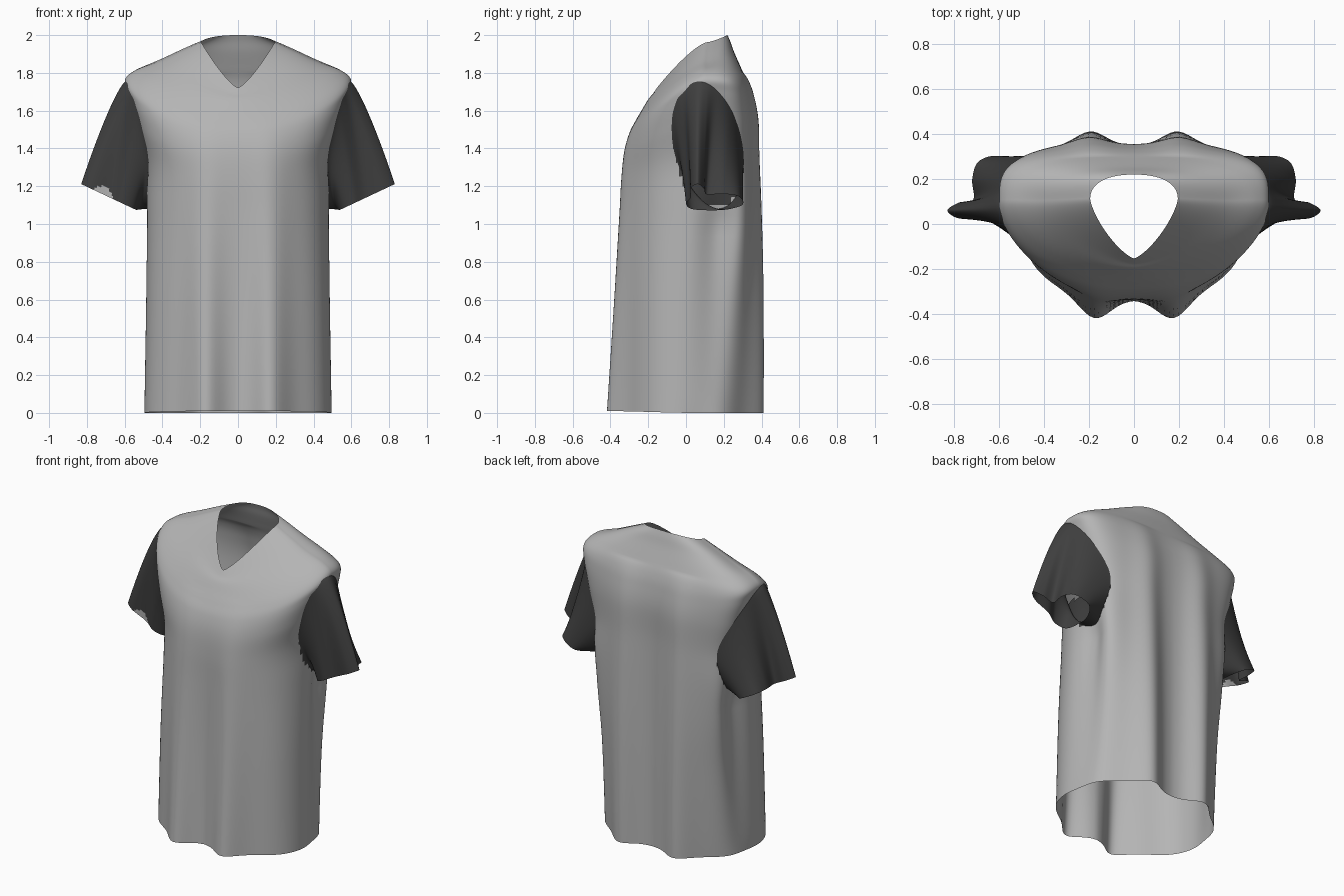
import bpy, bmesh, math
from mathutils import Vector
from mathutils.bvhtree import BVHTree

cube = bpy.data.objects.get("Cube")
if cube:
    bpy.data.objects.remove(cube, do_unlink=True)

COLS, STEPS = 160, 8


def material(name, value):
    m = bpy.data.materials.new(name)
    m.use_nodes = True
    colour = (value, value, value, 1)
    m.diffuse_color = colour
    bsdf = m.node_tree.nodes["Principled BSDF"]
    bsdf.inputs["Base Color"].default_value = colour
    bsdf.inputs["Roughness"].default_value = 0.8
    return m


def spline(a, b, c, d, t):
    """Catmull-Rom blend of four equal-length tuples."""
    return [0.5 * (2 * q + (r - p) * t + (2 * p - 5 * q + 4 * r - s) * t * t
                   + (3 * q - p - 3 * r + s) * t ** 3)
            for p, q, r, s in zip(a, b, c, d)]


def bump(v, centre, width):
    return math.exp(-((v - centre) / width) ** 2)


def loft(rings):
    """Open tube through closed rings of equal length."""
    bm = bmesh.new()
    rows = [[bm.verts.new(p) for p in ring] for ring in rings]
    n = len(rows[0])
    for low, high in zip(rows, rows[1:]):
        for i in range(n):
            j = (i + 1) % n
            bm.faces.new((low[i], low[j], high[j], high[i]))
    return bm


def finish(bm, name, mats):
    mesh = bpy.data.meshes.new(name)
    bm.to_mesh(mesh)
    bm.free()
    for m in mats:
        mesh.materials.append(m)
    for p in mesh.polygons:
        p.use_smooth = True
    ob = bpy.data.objects.new(name, mesh)
    bpy.context.collection.objects.link(ob)


# Torso rings from hem to neckline:
# half width, front y, back y, centre y, side z, front z, back z, front and back roundness
KEYS = [
    (.5, -.34, .345, .03, 0, .01, 0, 2.5, 2.4),
    (.49, -.335, .35, .05, .6, .6, .6, 2.5, 3.3),
    (.488, -.335, .35, .1, 1.1, 1.03, 1.1, 2.4, 5),
    (.492, -.335, .35, .1, 1.35, 1.24, 1.35, 2.3, 4.5),
    (.545, -.325, .355, .1, 1.56, 1.38, 1.55, 2.2, 4),
    (.585, -.3, .34, .1, 1.7, 1.48, 1.68, 2.1, 3.9),
    (.597, -.265, .32, .1, 1.767, 1.55, 1.76, 2, 3.6),
    (.54, -.23, .29, .1, 1.815, 1.61, 1.83, 1.9, 3),
    (.42, -.2, .255, .1, 1.86, 1.66, 1.91, 1.8, 2.6),
    (.3, -.175, .235, .105, 1.915, 1.69, 1.965, 1.6, 2.4),
    (.195, -.153, .22, .11, 1.962, 1.722, 2.0, 1.35, 2.3),
]


def torso_ring(key):
    w, yf, yb, yc, zs, zf, zb, nf, nb = key
    ring = []
    for i in range(COLS):
        a = 2 * math.pi * i / COLS
        c, s = math.cos(a), math.sin(a)
        n, y_end, z_end = (nf, yf, zf) if s < 0 else (nb, yb, zb)
        r = (abs(c) ** n + abs(s) ** n) ** (-1 / n)
        d = r * abs(s)
        x = w * r * c
        y = yc + (y_end - yc) * d
        z = zs + (z_end - zs) * d ** 1.35
        # drape folds hanging from the chest and shoulder blades
        if s < 0:
            y -= .09 * max(0, 1 - z / 1.6) * bump(abs(x), .175, .095) * min(1, 2 * d)
        else:
            y += .08 * max(0, 1 - z / 1.8) ** .5 * bump(abs(x), .2, .1) * min(1, 2 * d)
        # slanting fold along each side, deeper towards the armpit
        fade = max(0, min(1, (1.3 - z) / .3)) * (.3 + .7 * min(1, z))
        fold = .06 * fade * bump(y, .1 + .08 * max(0, z) ** .5, .1)
        x -= math.copysign(fold * abs(c), x)
        ring.append((x, y, z))
    return ring


rings = []
for k in range(len(KEYS) - 1):
    quad = [KEYS[min(max(k + o, 0), len(KEYS) - 1)] for o in (-1, 0, 1, 2)]
    rings += [torso_ring(spline(*quad, t / STEPS)) for t in range(STEPS)]
rings.append(torso_ring(KEYS[-1]))
torso = loft(rings)
tree = BVHTree.FromBMesh(torso)

# Armhole outline, measured from the side
ARM_Z, ARM_H, ARM_W = 1.42, .34, .19


def arm_centre(z):
    return .11 + .05 * (ARM_Z - z) / ARM_H


def in_armhole(f, limit):
    p = f.calc_center_median()
    r = ((p.y - arm_centre(p.z)) / ARM_W) ** 2 + ((p.z - ARM_Z) / ARM_H) ** 2
    return abs(p.x) > .3 and r < limit


# Cuff outline from above, starting at the outer pinch and running to the back
CUFF = [(.83, .06), (.78, .095), (.715, .11), (.72, .2), (.69, .28), (.6, .3),
        (.545, .22), (.535, .12), (.55, .03), (.61, 0), (.68, .025), (.78, .025)]


def sleeve(name, side, mats):
    n, sub, rows = len(CUFF), 10, 40
    start, end = [], []
    for i in range(n * sub):
        # crowd the upper points together so the pinch starts at the shoulder
        a = 2 * math.pi * i / (n * sub)
        a -= .5 * math.sin(a)
        z = ARM_Z + ARM_H * math.cos(a)
        y = arm_centre(z) + ARM_W * math.sin(a)
        hit = tree.ray_cast(Vector((2, y, z)), Vector((-1, 0, 0)))[0]
        start.append(Vector((hit.x - .004, y, z)))
        k = i // sub
        x, y = spline(*[CUFF[(k + o) % n] for o in (-1, 0, 1, 2)], (i % sub) / sub)
        end.append(Vector((x, y, 1.075 + (x - .54) * .47)))
    tube = []
    for r in range(rows + 1):
        t = r / rows
        blend = Vector((t ** .75, t ** .6, t))
        tube.append([(side * (p.x + (q.x - p.x) * blend.x),
                      p.y + (q.y - p.y) * blend.y,
                      p.z + (q.z - p.z) * blend.z) for p, q in zip(start, end)])
    bm = loft(tube)
    if side > 0:
        bmesh.ops.reverse_faces(bm, faces=bm.faces[:])
    else:
        # pale patch at the front of the right cuff
        for f in bm.faces:
            p = f.calc_center_median()
            if p.y < .08 and ((p.x + .722) / .056) ** 2 + ((p.z - 1.14) / .06) ** 2 < 1:
                f.material_index = 1
    finish(bm, name, mats)


light = material("light grey cloth", .46)
dark = material("charcoal cloth", .05)

# Open the armholes, leaving a dark gusset at the armpit
opening = {f for f in torso.faces if in_armhole(f, .85)}
gusset = {f for f in torso.faces if in_armhole(f, 1) and f.calc_center_median().z < 1.3}
for f in gusset:
    f.material_index = 1
bmesh.ops.delete(torso, geom=list(opening - gusset), context="FACES")
finish(torso, "shirt_body", [light, dark])
sleeve("left_sleeve", 1, [dark, light])
sleeve("right_sleeve", -1, [dark, light])
